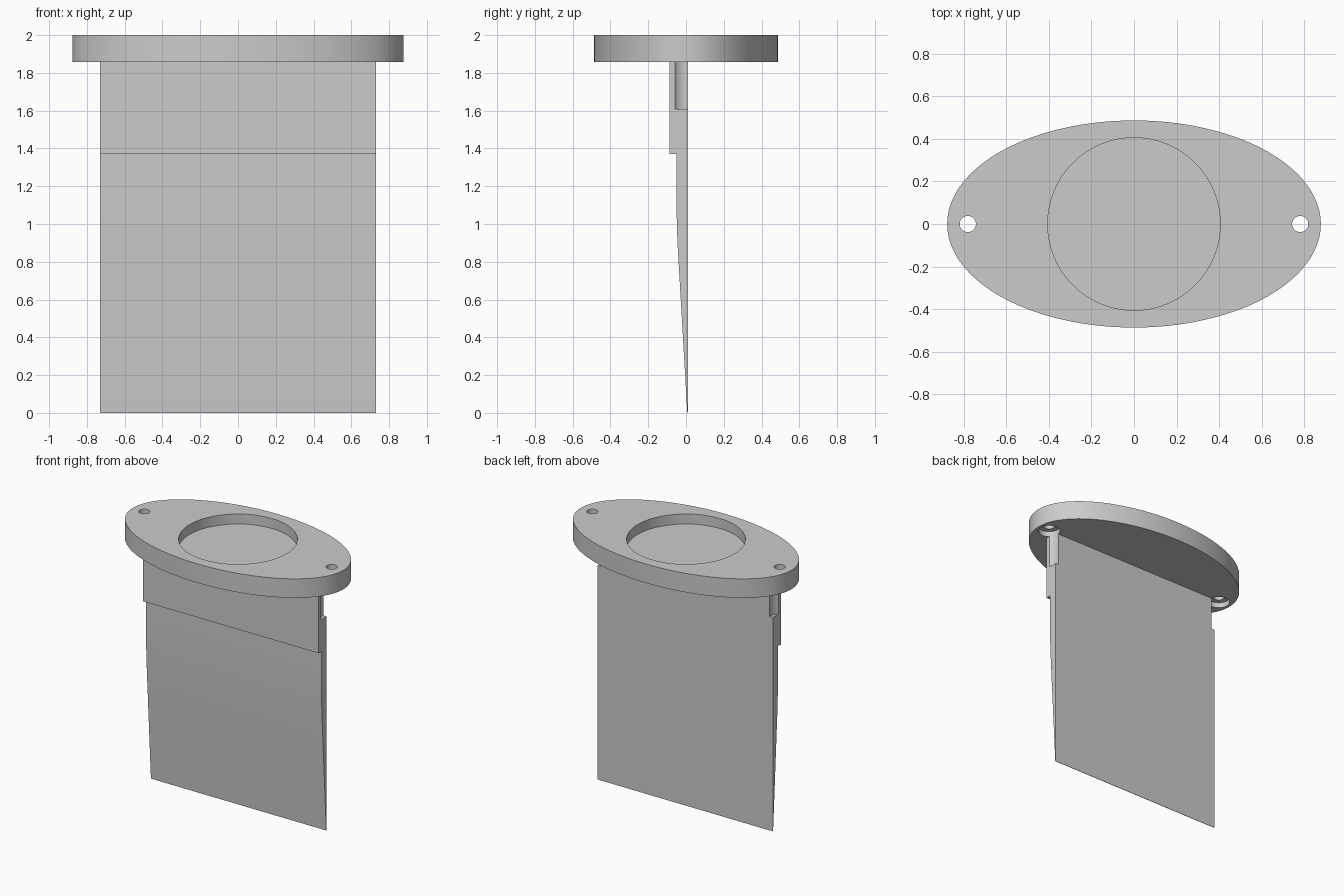
import bpy, bmesh, math
from mathutils import Matrix

cube = bpy.data.objects.get("Cube")
if cube:
    bpy.data.objects.remove(cube, do_unlink=True)

grey = bpy.data.materials.new("light_grey")
grey.use_nodes = True
grey.diffuse_color = (0.6, 0.6, 0.6, 1)
grey.node_tree.nodes["Principled BSDF"].inputs["Base Color"].default_value = (0.6, 0.6, 0.6, 1)

PLATE_BOTTOM, TOP = 1.857, 2.0
HOLE_X = 0.78


def add_object(name, bm):
    bmesh.ops.recalc_face_normals(bm, faces=bm.faces)
    mesh = bpy.data.meshes.new(name)
    bm.to_mesh(mesh)
    bm.free()
    mesh.materials.append(grey)
    obj = bpy.data.objects.new(name, mesh)
    bpy.context.collection.objects.link(obj)
    return obj


def cylinder(name, x, rx, ry, z0, z1, segments=64):
    bm = bmesh.new()
    bmesh.ops.create_cone(bm, cap_ends=True, segments=segments, radius1=1, radius2=1, depth=1)
    bm.transform(Matrix.Translation((x, 0, (z0 + z1) / 2)) @ Matrix.Diagonal((rx, ry, z1 - z0, 1)))
    return add_object(name, bm)


def activate(obj):
    bpy.ops.object.select_all(action='DESELECT')
    obj.select_set(True)
    bpy.context.view_layer.objects.active = obj


def cut(obj, cutter):
    activate(obj)
    mod = obj.modifiers.new("cut", 'BOOLEAN')
    mod.operation, mod.solver, mod.object = 'DIFFERENCE', 'EXACT', cutter
    bpy.ops.object.modifier_apply(modifier=mod.name)


# Oval top plate
plate = cylinder("top_plate", 0, 0.877, 0.486, PLATE_BOTTOM, TOP, 160)

# Blade: side profile (y, z) with a front step and a tapered lower end
profile = [(0.01, 0), (0.01, PLATE_BOTTOM), (-0.087, PLATE_BOTTOM), (-0.087, 1.37),
           (-0.05, 1.37), (-0.05, 1.08), (-0.048, 0.98), (-0.044, 0.88), (0.007, 0)]
bm = bmesh.new()
side = bm.faces.new([bm.verts.new((-0.73, y, z)) for y, z in profile])
extruded = bmesh.ops.extrude_face_region(bm, geom=[side])
moved = [v for v in extruded["geom"] if isinstance(v, bmesh.types.BMVert)]
bmesh.ops.translate(bm, verts=moved, vec=(1.46, 0, 0))
blade = add_object("blade", bm)

# Round recess in the plate
cutters = [cylinder("recess_cutter", 0, 0.405, 0.405, TOP - 0.075, TOP + 0.1, 96)]
cut(plate, cutters[0])

# Screw holes, counterbores underneath and clearance grooves in the blade edges
for x in (-HOLE_X, HOLE_X):
    hole = cylinder("hole_cutter", x, 0.038, 0.038, PLATE_BOTTOM - 0.1, TOP + 0.1, 48)
    bore = cylinder("bore_cutter", x, 0.077, 0.077, 1.61, PLATE_BOTTOM + 0.04, 48)
    cut(plate, hole)
    cut(plate, bore)
    cut(blade, bore)
    cutters += [hole, bore]

for cutter in cutters:
    bpy.data.objects.remove(cutter, do_unlink=True)

for obj in (plate, blade):
    activate(obj)
    bpy.ops.object.shade_smooth_by_angle(angle=math.radians(30))
